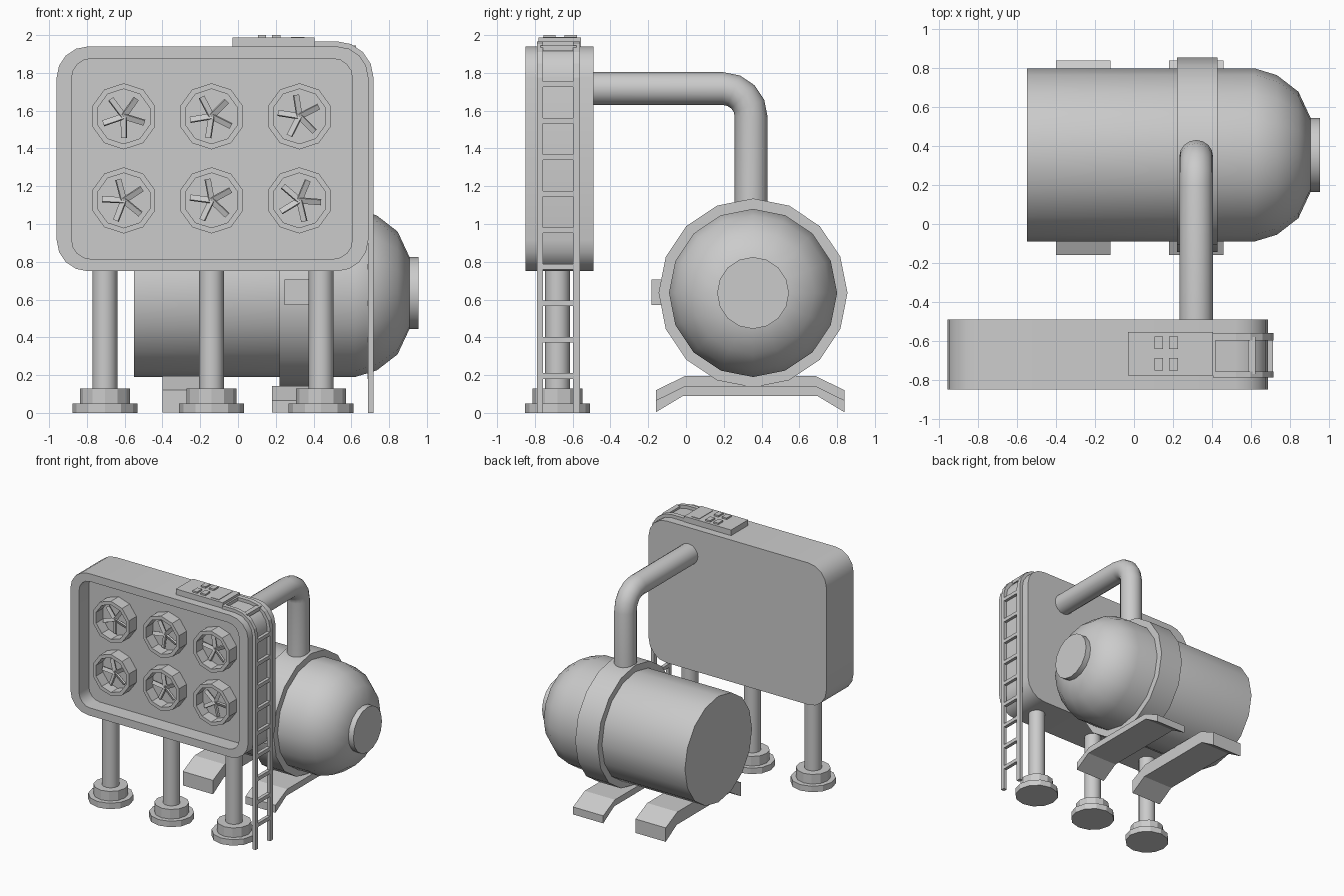
import bpy, bmesh, math, random
from mathutils import Matrix, Vector

if "Cube" in bpy.data.objects:
    bpy.data.objects.remove(bpy.data.objects["Cube"])

random.seed(3)


def finish(bm, name, smooth=None):
    bmesh.ops.recalc_face_normals(bm, faces=bm.faces)
    me = bpy.data.meshes.new(name)
    bm.to_mesh(me)
    bm.free()
    ob = bpy.data.objects.new(name, me)
    bpy.context.collection.objects.link(ob)
    if smooth:
        bpy.ops.object.select_all(action='DESELECT')
        ob.select_set(True)
        bpy.context.view_layer.objects.active = ob
        bpy.ops.object.shade_smooth_by_angle(angle=math.radians(smooth))
    return ob


def loft(bm, loops):
    """Skin a list of equal point loops and cap both ends."""
    rings = [[bm.verts.new(p) for p in loop] for loop in loops]
    n = len(rings[0])
    for a, b in zip(rings, rings[1:]):
        for i in range(n):
            bm.faces.new((a[i], a[(i + 1) % n], b[(i + 1) % n], b[i]))
    bm.faces.new(rings[0])
    bm.faces.new(rings[-1])


def lathe(name, profile, origin, axis, sides, smooth=None, turn=0.0):
    """Turn (radius, height) pairs around an axis through origin."""
    rot = Vector((0, 0, 1)).rotation_difference(Vector(axis)).to_matrix()
    loops = []
    for r, h in profile:
        ring = []
        for i in range(sides):
            a = 2 * math.pi * i / sides + turn
            ring.append(Vector(origin) + rot @ Vector((r * math.cos(a), r * math.sin(a), h)))
        loops.append(ring)
    bm = bmesh.new()
    loft(bm, loops)
    return finish(bm, name, smooth)


def add_box(bm, lo, hi, matrix=Matrix()):
    size = [h - l for l, h in zip(lo, hi)]
    mid = [(h + l) / 2 for l, h in zip(lo, hi)]
    bmesh.ops.create_cube(bm, size=1, matrix=matrix @ Matrix.Translation(mid) @ Matrix.Diagonal((*size, 1)))


def box(name, lo, hi):
    bm = bmesh.new()
    add_box(bm, lo, hi)
    return finish(bm, name)


def rounded(x0, x1, z0, z1, r, y, seg=4):
    pts = []
    for k, (cx, cz) in enumerate([(x1 - r, z1 - r), (x0 + r, z1 - r), (x0 + r, z0 + r), (x1 - r, z0 + r)]):
        for i in range(seg + 1):
            a = math.pi / 2 * (k + i / seg)
            pts.append((cx + r * math.cos(a), y, cz + r * math.sin(a)))
    return pts


# Radiator housing with recessed front
outer = (-0.96, 0.69, 0.75, 1.94, 0.165)
inner = (-0.88, 0.605, 0.815, 1.875, 0.10)
FLOOR = -0.72
bm = bmesh.new()
loft(bm, [rounded(*outer, -0.49), rounded(*outer, -0.85), rounded(*inner, -0.85), rounded(*inner, FLOOR)])
finish(bm, "radiator_housing", 30)

# Six fans: ten-sided shroud and five tilted blades
for x in (-0.605, -0.14, 0.325):
    for z in (1.57, 1.125):
        lathe("fan_shroud", [(0.175, -0.01), (0.175, 0.10), (0.145, 0.10), (0.145, 0.01)],
              (x, FLOOR, z), (0, -1, 0), 10, turn=math.pi / 2)
        start = random.uniform(0, 2 * math.pi / 5)
        bm = bmesh.new()
        for i in range(5):
            m = (Matrix.Translation((x, FLOOR - 0.045, z))
                 @ Matrix.Rotation(start + i * 2 * math.pi / 5, 4, 'Y') @ Matrix.Rotation(0.4, 4, 'X'))
            add_box(bm, (0.0, -0.007, -0.015), (0.115, 0.007, 0.015), m)
        finish(bm, "fan_blades")

# Three legs with stepped feet
for x in (-0.705, -0.14, 0.44):
    lathe("leg_post", [(0.066, 0.1), (0.066, 0.76)], (x, -0.68, 0), (0, 0, 1), 16, 30)
    lathe("leg_foot", [(0.172, 0), (0.172, 0.05), (0.132, 0.05), (0.132, 0.13)], (x, -0.68, 0), (0, 0, 1), 12)

# Ladder rails running up and over the housing corner
cx, cz = 0.525, 1.775


def rail_path(r):
    arc = [(cx + r * math.cos(a), cz + r * math.sin(a)) for a in [math.pi / 8 * i for i in range(5)]]
    return [(cx + r, 0)] + arc + [(0.405, cz + r)]


section = rail_path(0.192) + rail_path(0.162)[::-1]
for y0, y1 in ((-0.79, -0.758), (-0.598, -0.56)):
    bm = bmesh.new()
    loft(bm, [[(x, y, z) for x, z in section] for y in (y0, y1)])
    finish(bm, "ladder_rail")
bm = bmesh.new()
for i in range(9):
    z = 0.195 + 0.193 * i
    add_box(bm, (0.686, -0.77, z - 0.015), (0.715, -0.58, z + 0.015))
add_box(bm, (0.585, -0.77, 1.915), (0.625, -0.58, 1.945))
add_box(bm, (0.40, -0.77, 1.93), (0.42, -0.58, 1.967))
finish(bm, "ladder_rungs")

# Control box on top
box("control_box", (-0.03, -0.78, 1.93), (0.405, -0.555, 1.987))
bm = bmesh.new()
for x in (0.127, 0.203):
    for y in (-0.61, -0.722):
        add_box(bm, (x - 0.022, y - 0.032, 1.98), (x + 0.022, y + 0.032, 2.0))
finish(bm, "control_buttons")
box("control_panel", (0.28, -0.757, 1.98), (0.352, -0.578, 1.991))

# Tank with domed end, end cap and band
TANK = (0, 0.355, 0.635)
lathe("tank", [(0.445, -0.55), (0.445, 0.62), (0.41, 0.735), (0.325, 0.845), (0.19, 0.908)], TANK, (1, 0, 0), 16, 40)
lathe("tank_end_cap", [(0.19, 0.88), (0.19, 0.955)], TANK, (1, 0, 0), 16, 30)
lathe("tank_band", [(0.5, 0.22), (0.5, 0.43)], TANK, (1, 0, 0), 16, 30)
box("band_latch", (0.245, -0.182, 0.57), (0.405, -0.12, 0.705))

# Bent support skids under the tank (second is thinner, below the band)
for name, x0, x1, top, tip in (("rear_skid", -0.40, -0.12, 0.195, 0.12), ("band_skid", 0.18, 0.46, 0.142, 0.066)):
    half = [(0.5, 0.003), (0.5, tip), (0.345, top)]
    bottom = (0.355, 0.09)
    prof = [bottom] + half
    prof = prof + [(-a, z) for a, z in reversed(prof)]
    bm = bmesh.new()
    loft(bm, [[(x, 0.34 + a, z) for a, z in prof] for x in (x0, x1)])
    finish(bm, name)

# Pipe from housing back, bending down into the tank band
R = 0.15
path = [(-0.52, 1.717)]
for i in range(5):
    a = math.pi / 2 * (1 - i / 4)
    path.append((0.195 + R * math.cos(a), 1.567 + R * math.sin(a)))
path.append((0.345, 1.08))
loops = []
for i, (y, z) in enumerate(path):
    a = math.pi / 2 * min(max((i - 1) / 4, 0), 1)   # bend angle of this ring
    n = Vector((0, math.sin(a), math.cos(a)))
    ring = []
    for k in range(16):
        t = 2 * math.pi * k / 16
        ring.append(Vector((0.32, y, z)) + 0.087 * (math.cos(t) * n + math.sin(t) * Vector((1, 0, 0))))
    loops.append(ring)
bm = bmesh.new()
loft(bm, loops)
finish(bm, "coolant_pipe", 40)
